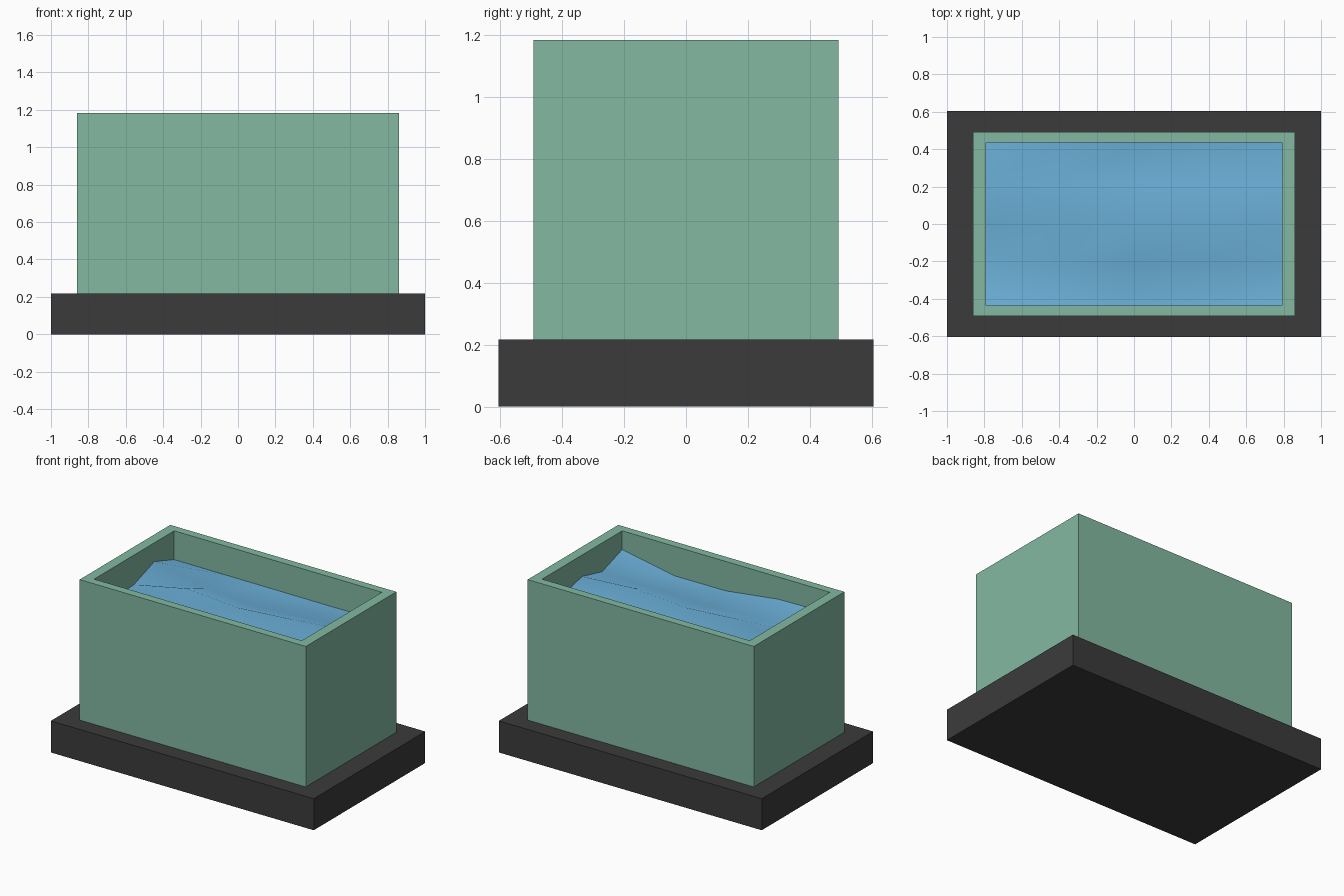
import bpy, bmesh

if "Cube" in bpy.data.objects:
    bpy.data.objects.remove(bpy.data.objects["Cube"])


def material(name, rgb):
    m = bpy.data.materials.new(name)
    m.diffuse_color = (*rgb, 1)
    m.use_nodes = True
    m.node_tree.nodes["Principled BSDF"].inputs["Base Color"].default_value = m.diffuse_color
    return m


def finish(bm, name, mat):
    bmesh.ops.recalc_face_normals(bm, faces=bm.faces)
    me = bpy.data.meshes.new(name)
    bm.to_mesh(me)
    bm.free()
    me.materials.append(mat)
    ob = bpy.data.objects.new(name, me)
    bpy.context.collection.objects.link(ob)
    return ob


def block(hx, hy, z0, z1):
    bm = bmesh.new()
    bmesh.ops.create_cube(bm, size=2)
    for v in bm.verts:
        v.co = (v.co.x * hx, v.co.y * hy, z1 if v.co.z > 0 else z0)
    return bm


green = material("pale_green", (0.227, 0.485, 0.361))
dark = material("charcoal", (0.044, 0.044, 0.044))
blue = material("water_blue", (0.144, 0.42, 0.67))

BASE_TOP, RIM, FLOOR = 0.217, 1.183, 0.30
IX, IY = 0.79, 0.435          # inner half sizes of the tank

# Plinth
finish(block(1.0, 0.605, 0, BASE_TOP), "plinth", dark)

# Tank: box with the top inset to the wall thickness and pushed down
bm = block(0.86, 0.492, BASE_TOP, RIM)
bm.normal_update()
top = max(bm.faces, key=lambda f: f.calc_center_median().z)
inner = bmesh.ops.extrude_discrete_faces(bm, faces=[top])["faces"][0]
for v in inner.verts:
    v.co.x = IX if v.co.x > 0 else -IX
    v.co.y = IY if v.co.y > 0 else -IY
well = bmesh.ops.extrude_discrete_faces(bm, faces=[inner])["faces"][0]
for v in well.verts:
    v.co.z = FLOOR
finish(bm, "tank", green)

# Water: coarse wavy grid, rows from front to back, then sides to the floor
heights = [
    [1.037, 1.030, 0.981, 0.980, 1.054],
    [0.970, 0.985, 0.960, 0.975, 0.985],
    [0.980, 1.058, 1.031, 1.060, 1.035],
    [1.054, 0.980, 0.955, 0.980, 0.986],
    [0.985, 0.984, 0.983, 0.982, 0.985],
]
bm = bmesh.new()
rows = [[bm.verts.new((IX * (i - 2) / 2, IY * (j - 2) / 2, z))
         for i, z in enumerate(r)] for j, r in enumerate(heights)]
for j in range(4):
    for i in range(4):
        bm.faces.new((rows[j][i], rows[j][i + 1], rows[j + 1][i + 1], rows[j + 1][i]))
border = [e for e in bm.edges if e.is_boundary]
geom = bmesh.ops.extrude_edge_only(bm, edges=border)["geom"]
for v in geom:
    if isinstance(v, bmesh.types.BMVert):
        v.co.z = FLOOR
water = finish(bm, "water", blue)
bpy.context.view_layer.objects.active = water
water.select_set(True)
bpy.ops.object.shade_smooth_by_angle(angle=0.87)
